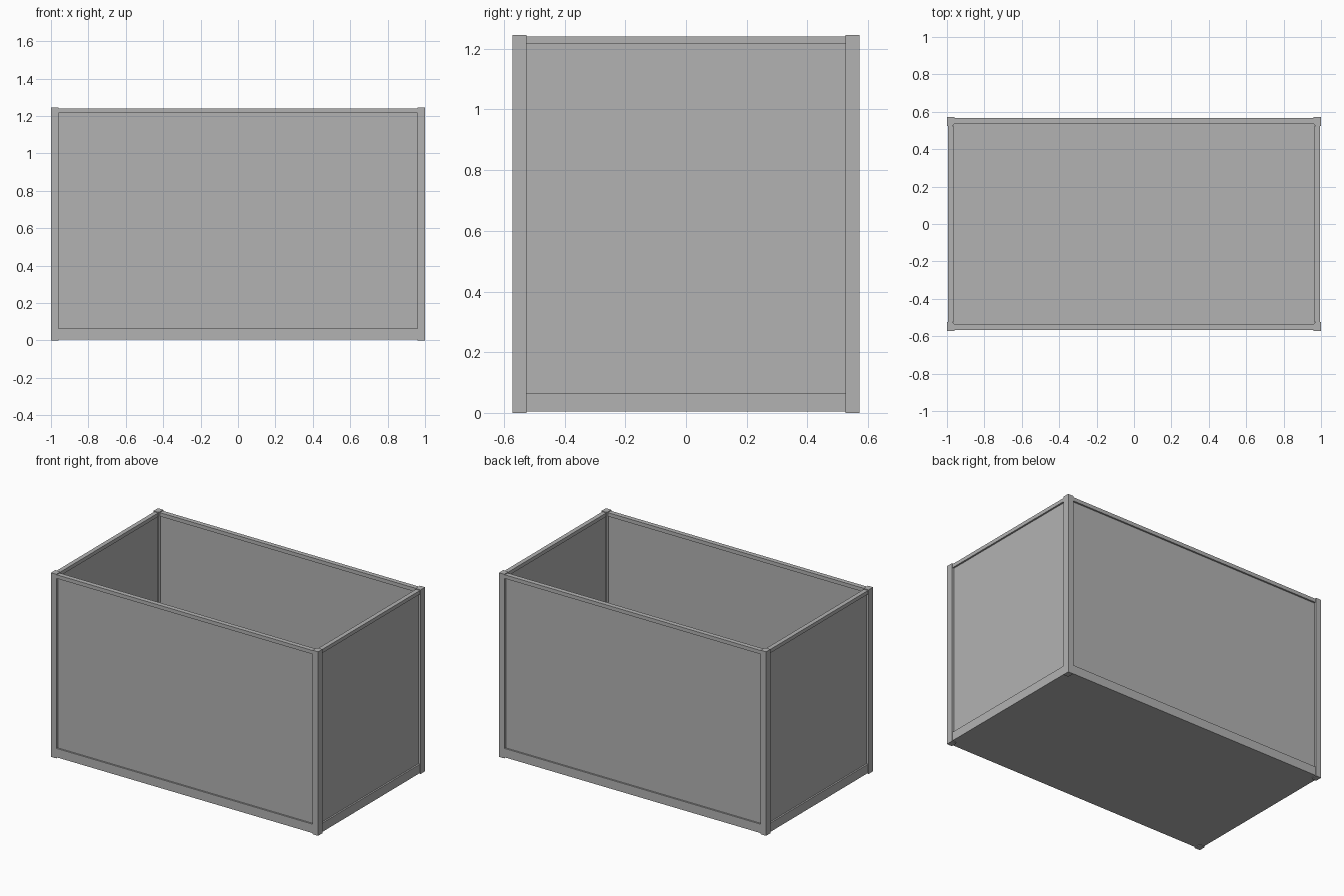
import bpy
import bmesh

cube = bpy.data.objects.get("Cube")
if cube:
    bpy.data.objects.remove(cube, do_unlink=True)

grey = bpy.data.materials.new("plain grey")
grey.use_nodes = True
colour = (0.45, 0.45, 0.45, 1)
grey.diffuse_color = colour
grey.node_tree.nodes["Principled BSDF"].inputs["Base Color"].default_value = colour

# Overall half sizes and height
X, Y, H = 1.0, 0.572, 1.245
LIP = 0.005                     # posts stand this far proud of the rails
INNER_X, INNER_Y = 0.965, 0.535  # inside faces of the rails
POST_X, POST_Y = 0.96, 0.525     # inside faces of the posts
RAIL_LOW, RAIL_TOP = 0.065, 1.215


def extrude(name, outline, z0, z1):
    """Solid prism from a plan outline."""
    bm = bmesh.new()
    face = bm.faces.new([bm.verts.new((x, y, z0)) for x, y in outline])
    side = bmesh.ops.extrude_face_region(bm, geom=[face])["geom"]
    moved = [v for v in side if isinstance(v, bmesh.types.BMVert)]
    bmesh.ops.translate(bm, verts=moved, vec=(0, 0, z1 - z0))
    bmesh.ops.recalc_face_normals(bm, faces=bm.faces)
    mesh = bpy.data.meshes.new(name)
    bm.to_mesh(mesh)
    bm.free()
    mesh.materials.append(grey)
    obj = bpy.data.objects.new(name, mesh)
    bpy.context.collection.objects.link(obj)
    return obj


def box(name, x0, x1, y0, y1, z0, z1):
    return extrude(name, [(x0, y0), (x1, y0), (x1, y1), (x0, y1)], z0, z1)


# Floor slab, its edges forming the bottom rails
box("floor", LIP - X, X - LIP, LIP - Y, Y - LIP, LIP, RAIL_LOW)

# Corner posts with a softened inner corner
c = 0.012
for sx, side in ((1, "left"), (-1, "right")):
    for sy, end in ((-1, "front"), (1, "back")):
        plan = [(X, Y), (POST_X, Y), (POST_X, POST_Y + c), (POST_X + c * 0.3, POST_Y + c * 0.3),
                (POST_X + c, POST_Y), (X, POST_Y)]
        extrude(f"{end}_{side}_post", [(sx * x, sy * y) for x, y in plan], 0, H)

# Top rails and recessed wall panels
DEPTH, THICK = 0.016, 0.012
for s, end in ((-1, "front"), (1, "back")):
    box(f"{end}_top_rail", -POST_X, POST_X, s * INNER_Y, s * (Y - LIP), RAIL_TOP, H - LIP)
    outer = Y - DEPTH
    box(f"{end}_panel", -POST_X, POST_X, s * (outer - THICK), s * outer, RAIL_LOW, RAIL_TOP)
for s, side in ((-1, "right"), (1, "left")):
    box(f"{side}_top_rail", s * INNER_X, s * (X - LIP), -POST_Y, POST_Y, RAIL_TOP, H - LIP)
    outer = X - DEPTH
    box(f"{side}_panel", s * (outer - THICK), s * outer, -POST_Y, POST_Y, RAIL_LOW, RAIL_TOP)
